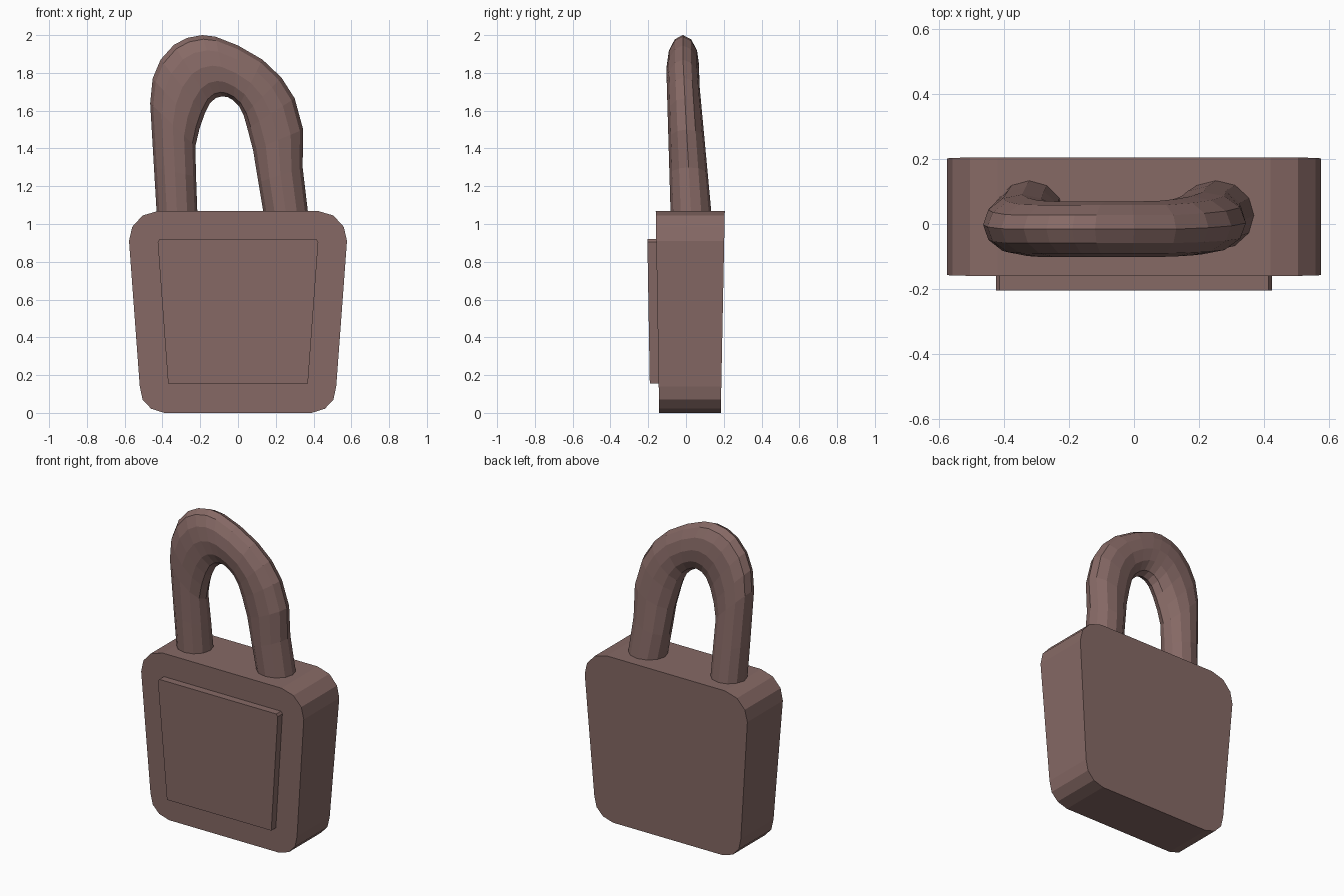
import bpy, bmesh, math
from mathutils import Vector

if "Cube" in bpy.data.objects:
    bpy.data.objects.remove(bpy.data.objects["Cube"])

metal = bpy.data.materials.new("dusty_brown")
metal.diffuse_color = (0.24, 0.142, 0.131, 1)
metal.use_nodes = True
metal.node_tree.nodes["Principled BSDF"].inputs["Base Color"].default_value = metal.diffuse_color


def finish(bm, name):
    bmesh.ops.recalc_face_normals(bm, faces=bm.faces)
    me = bpy.data.meshes.new(name)
    bm.to_mesh(me)
    bm.free()
    me.materials.append(metal)
    ob = bpy.data.objects.new(name, me)
    bpy.context.collection.objects.link(ob)
    return ob


def loft(rings, name):
    """Skin a list of equal-length point rings and cap both ends."""
    bm = bmesh.new()
    vs = [[bm.verts.new(p) for p in r] for r in rings]
    n = len(vs[0])
    for a, b in zip(vs, vs[1:]):
        for i in range(n):
            j = (i + 1) % n
            bm.faces.new((a[i], a[j], b[j], b[i]))
    bm.faces.new(vs[0])
    bm.faces.new(vs[-1])
    return finish(bm, name)


def slab(half, front, back, name):
    """Symmetric outline in x-z, with front and back depth depending on z."""
    outline = half + [(-x, z) for x, z in reversed(half)]
    loft([[(x, f(z), z) for x, z in outline] for f in (front, back)], name)


# Body: rounded block, a little wider and deeper at the top
def body_front(z):
    return -0.142 - 0.017 * z


def body_back(z):
    return 0.184 + 0.02 * z


slab([(0.39, 0), (0.46, 0.022), (0.505, 0.07), (0.52, 0.14),
      (0.577, 0.91), (0.56, 0.985), (0.505, 1.045), (0.42, 1.07)],
     body_front, body_back, "body")

# Raised front plate
slab([(0.37, 0.155), (0.425, 0.905), (0.415, 0.92)],
     lambda z: body_front(z) - 0.047, lambda z: body_front(z) + 0.03,
     "front_plate")

# Shackle: outer and inner edge points along the bent bar (x, z, x, z)
stations = [
    (-0.427, 1.00, -0.213, 1.00), (-0.445, 1.30, -0.222, 1.25),
    (-0.465, 1.64, -0.226, 1.41), (-0.452, 1.77, -0.205, 1.50),
    (-0.41, 1.87, -0.178, 1.58), (-0.34, 1.948, -0.148, 1.64),
    (-0.27, 1.985, -0.118, 1.667), (-0.19, 2.00, -0.085, 1.676),
    (-0.12, 1.992, -0.055, 1.672), (0.0, 1.945, -0.025, 1.655),
    (0.13, 1.87, 0.005, 1.625), (0.23, 1.775, 0.03, 1.575),
    (0.30, 1.665, 0.05, 1.505), (0.345, 1.50, 0.08, 1.39),
    (0.342, 1.30, 0.108, 1.22), (0.378, 1.00, 0.145, 1.00)]
SIDES = 12
rings = []
for ox, oz, ix, iz in stations:
    outer, inner = Vector((ox, 0, oz)), Vector((ix, 0, iz))
    mid, arm = (outer + inner) / 2, (outer - inner) / 2
    t = min(max((mid.z - 1.0) / 0.75, 0), 1)
    y0 = -0.08 - 0.022 * t          # front side of the bar
    y1 = 0.14 - 0.07 * t            # back side of the bar
    ring = []
    for k in range(SIDES):
        a = 2 * math.pi * k / SIDES
        p = mid + arm * math.cos(a)
        p.y = (y0 + y1) / 2 + (y1 - y0) / 2 * math.sin(a)
        ring.append(p)
    rings.append(ring)
loft(rings, "shackle")
